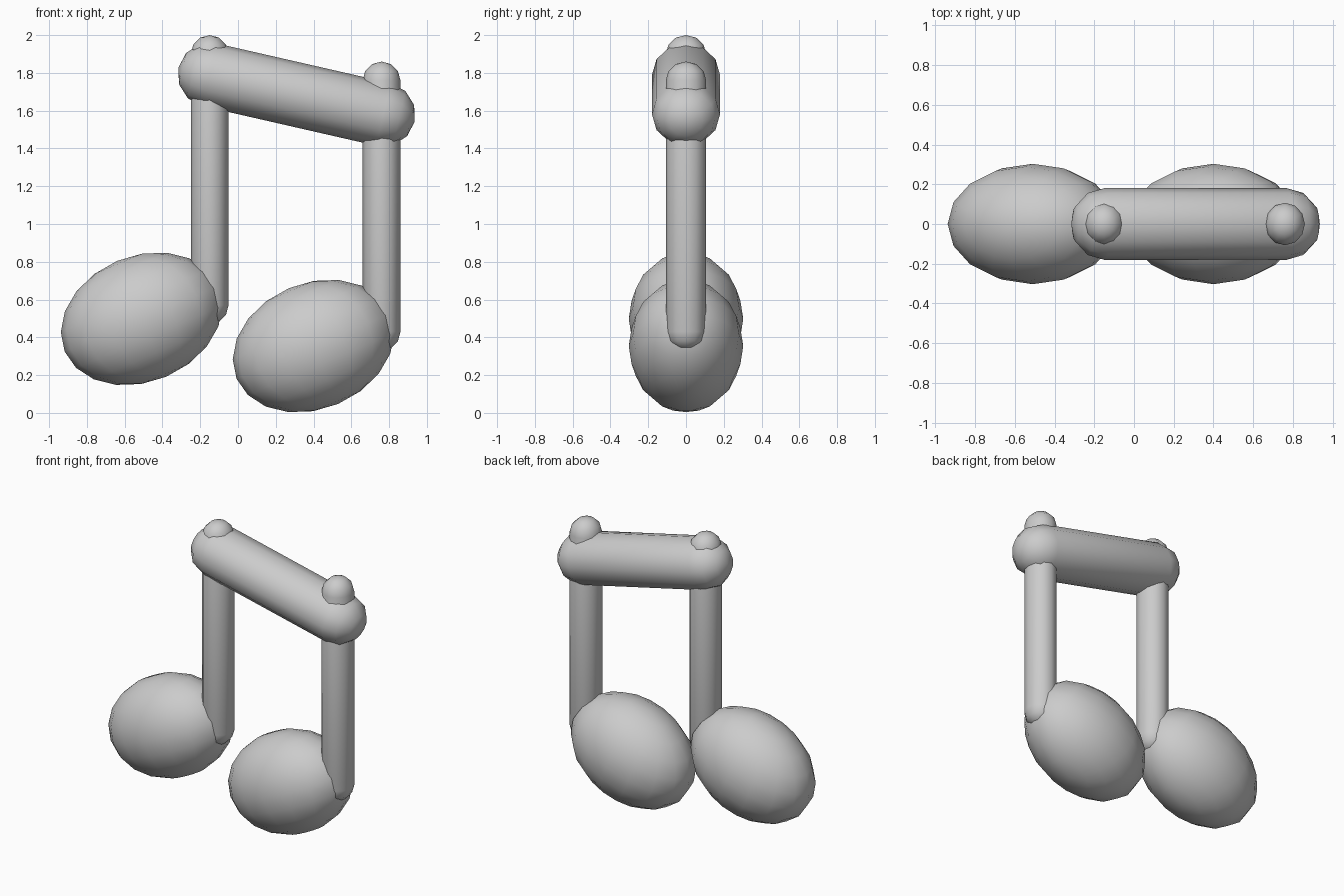
import bpy, bmesh, math
from mathutils import Matrix, Vector

if "Cube" in bpy.data.objects:
    bpy.data.objects.remove(bpy.data.objects["Cube"])


def finish(bm, name):
    mesh = bpy.data.meshes.new(name)
    bmesh.ops.recalc_face_normals(bm, faces=bm.faces[:])
    for f in bm.faces:
        f.smooth = True
    bm.to_mesh(mesh)
    bm.free()
    obj = bpy.data.objects.new(name, mesh)
    bpy.context.collection.objects.link(obj)
    return obj


def capsule(name, start, end, rx, ry, sides=12, cap_rings=3):
    """Round-ended rod between two cap centres in the xz plane."""
    start, end = Vector(start), Vector(end)
    d = end - start
    bm = bmesh.new()
    bmesh.ops.create_uvsphere(bm, u_segments=sides, v_segments=cap_rings * 2, radius=1)
    # split the sphere at its equator and pull the halves apart
    equator = [e for e in bm.edges if all(abs(v.co.z) < 1e-4 for v in e.verts)]
    bmesh.ops.split_edges(bm, edges=equator)
    for v in bm.verts:
        top = sum(f.calc_center_median().z for f in v.link_faces) > 0
        v.co = Vector((v.co.x * rx, v.co.y * ry, v.co.z * rx + (d.length if top else 0)))
    rims = [e for e in bm.edges if e.is_boundary]
    bmesh.ops.bridge_loops(bm, edges=rims)
    rot = Matrix.Rotation(math.atan2(d.x, d.z), 4, 'Y')
    bm.transform(Matrix.Translation(start) @ rot)
    return finish(bm, name)


def note_head(name, x, z):
    bm = bmesh.new()
    bmesh.ops.create_uvsphere(bm, u_segments=16, v_segments=10, radius=1)
    bm.transform(Matrix.Translation((x, 0, z))
                 @ Matrix.Rotation(math.radians(-23), 4, 'Y')
                 @ Matrix.Diagonal((0.443, 0.303, 0.333, 1)))
    return finish(bm, name)


# tilted egg-shaped heads
note_head("left_head", -0.51, 0.498)
note_head("right_head", 0.40, 0.354)

# upright stems, poking through the beam
capsule("left_stem", (-0.15, 0, 0.57), (-0.15, 0, 1.90), 0.10, 0.107)
capsule("right_stem", (0.76, 0, 0.43), (0.76, 0, 1.76), 0.10, 0.107)

# sloping beam
capsule("beam", (-0.15, 0, 1.79), (0.77, 0, 1.58), 0.17, 0.18)
